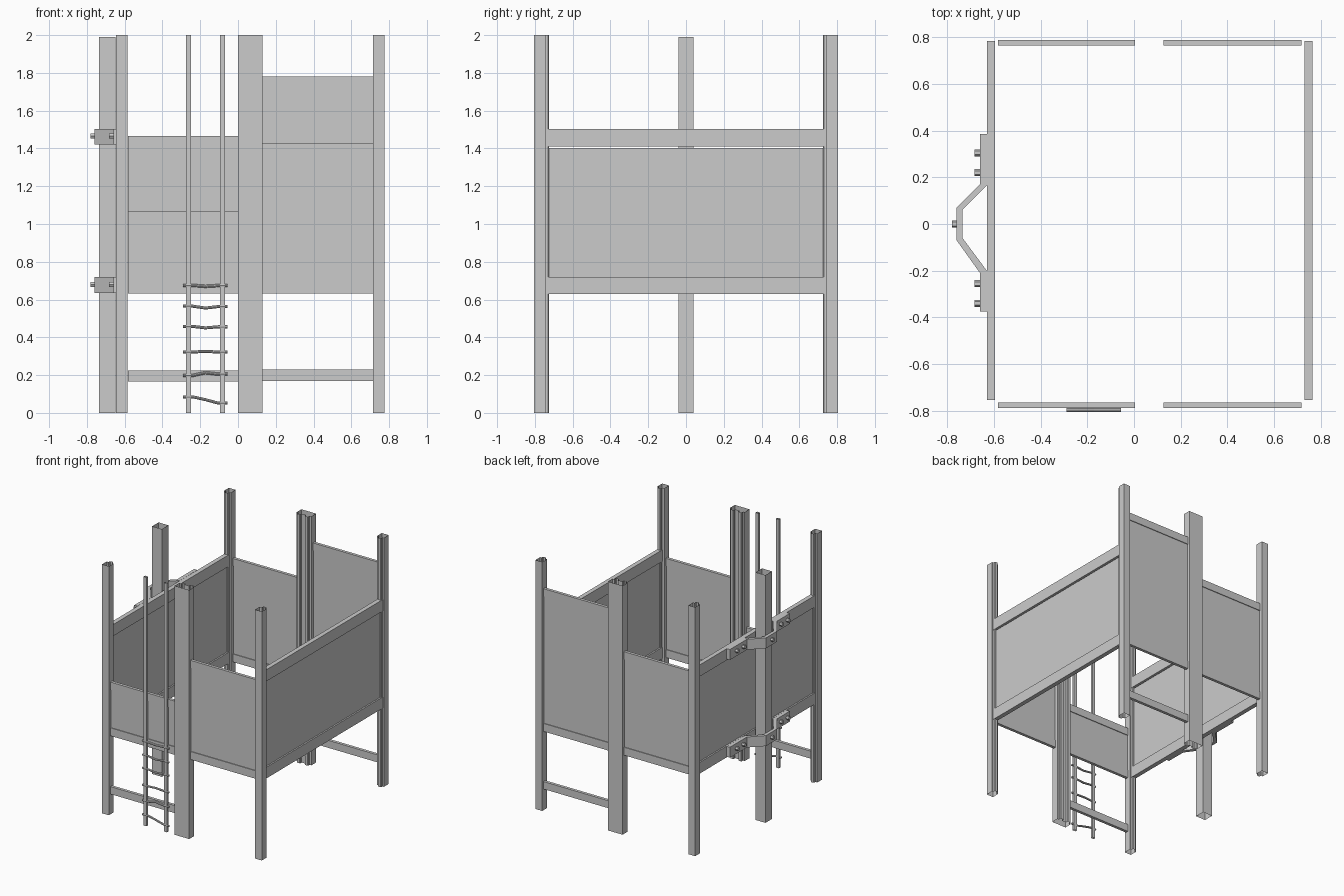
import bpy, bmesh, math
from mathutils import Matrix

if "Cube" in bpy.data.objects:
    bpy.data.objects.remove(bpy.data.objects["Cube"])


def finish(name, bm):
    bmesh.ops.recalc_face_normals(bm, faces=bm.faces)
    me = bpy.data.meshes.new(name)
    bm.to_mesh(me)
    bm.free()
    ob = bpy.data.objects.new(name, me)
    bpy.context.collection.objects.link(ob)
    return ob


def prism(name, pts, z0, z1, caps=False):
    """Extrude a closed xy profile upward; open-ended tube unless caps."""
    bm = bmesh.new()
    lo = [bm.verts.new((x, y, z0)) for x, y in pts]
    hi = [bm.verts.new((x, y, z1)) for x, y in pts]
    n = len(pts)
    for i in range(n):
        j = (i + 1) % n
        bm.faces.new((lo[i], lo[j], hi[j], hi[i]))
    if caps:
        bm.faces.new(lo[::-1])
        bm.faces.new(hi)
    return finish(name, bm)


def rect(x0, x1, y0, y1):
    return [(x0, y0), (x1, y0), (x1, y1), (x0, y1)]


def box(name, x0, x1, y0, y1, z0, z1):
    return prism(name, rect(x0, x1, y0, y1), z0, z1, True)


def post(name, x0, x1, side, tongues):
    """Hollow post with tongues on its inner side (side = -1 front, 1 back)."""
    pts = [(x1, 0.745), (x1, 0.805), (x0, 0.805), (x0, 0.745)]
    for c in tongues:
        a, b = c - 0.015, c + 0.015
        pts += [(a, 0.745), (a, 0.73), (a + 0.004, 0.725),
                (b - 0.004, 0.725), (b, 0.73), (b, 0.745)]
    prism(name, [(x, side * y) for x, y in pts], 0, 2)


# Corner posts and wide middle posts
for side, label in ((-1, "front"), (1, "back")):
    post(label + "_left_post", -0.645, -0.585, side, [-0.613])
    post(label + "_right_post", 0.715, 0.775, side, [0.748])
    post(label + "_middle_post", 0.0, 0.13, side, [0.03, 0.10])

# Front and back bays: panel top, optional low rail bottom
bays = [("front_left", -0.582, 0.004, -1, 1.065, 0.165),
        ("front_right", 0.126, 0.718, -1, 1.43, None),
        ("back_left", -0.582, 0.004, 1, 1.465, None),
        ("back_right", 0.126, 0.718, 1, 1.78, 0.17)]
for label, x0, x1, side, top, low in bays:
    y0, y1 = sorted((side * 0.765, side * 0.789))
    yc = (y0 + y1) / 2
    box(label + "_top_rail", x0, x1, y0, y1, top - 0.062, top)
    box(label + "_bottom_rail", x0, x1, y0, y1, 0.633, 0.697)
    box(label + "_panel", x0, x1, yc - 0.006, yc + 0.006, 0.697, top - 0.062)
    if low:
        box(label + "_low_rail", x0, x1, y0, y1, low, low + 0.06)

# Long side walls
for label, xc in (("left", -0.613), ("right", 0.748)):
    a, b = xc - 0.018, xc + 0.018
    box(label + "_top_rail", a, b, -0.755, 0.785, 1.41, 1.503)
    box(label + "_bottom_rail", a, b, -0.755, 0.785, 0.63, 0.72)
    box(label + "_panel", xc - 0.006, xc + 0.006, -0.745, 0.745, 0.72, 1.403)

# Outer pole held by two strap brackets
prism("outer_pole", rect(-0.735, -0.648, -0.041, 0.041), 0, 1.99)
strap = [(-0.631, 0.385), (-0.66, 0.385), (-0.66, 0.17), (-0.76, 0.07),
         (-0.76, -0.07), (-0.66, -0.21), (-0.66, -0.375), (-0.631, -0.375),
         (-0.631, -0.2), (-0.735, -0.06), (-0.735, 0.06), (-0.631, 0.165)]
bolts = [(-0.66, 0.305), (-0.66, 0.22), (-0.66, -0.255), (-0.66, -0.34), (-0.758, 0)]
for level, z in (("upper", 1.462), ("lower", 0.677)):
    prism(level + "_bracket", strap, z - 0.042, z + 0.042, True)
    bm = bmesh.new()
    for x, y in bolts:
        bmesh.ops.create_cone(bm, cap_ends=True, segments=6, radius1=0.015,
                              radius2=0.015, depth=0.025,
                              matrix=Matrix.Translation((x - 0.0105, y, z + 0.003))
                              @ Matrix.Rotation(math.pi / 2, 4, 'Y'))
    finish(level + "_bolts", bm)

# Rope ladder uprights
for label, x in (("left", -0.263), ("right", -0.082)):
    prism("ladder_%s_upright" % label,
          rect(x - 0.013, x + 0.013, -0.803, -0.785), 0, 2)

# Slightly bent rungs: heights at left end, middle and right end
rungs = [(0.085, 0.07, 0.052), (0.198, 0.213, 0.205), (0.322, 0.326, 0.322),
         (0.458, 0.45, 0.456), (0.565, 0.555, 0.563), (0.675, 0.67, 0.674)]
for i, zs in enumerate(rungs):
    zl, zm, zr = zs
    path = [(-0.29, zl), (-0.24, zl), (-0.172, zm), (-0.105, zr), (-0.055, zr)]
    bm = bmesh.new()
    rings = [[bm.verts.new((x, -0.797 + 0.008 * math.cos(a * math.pi / 4),
                            z + 0.008 * math.sin(a * math.pi / 4)))
              for a in range(8)] for x, z in path]
    for r, s in zip(rings, rings[1:]):
        for k in range(8):
            m = (k + 1) % 8
            bm.faces.new((r[k], r[m], s[m], s[k]))
    bm.faces.new(rings[0])
    bm.faces.new(rings[-1])
    finish("ladder_rung_%d" % (i + 1), bm)
